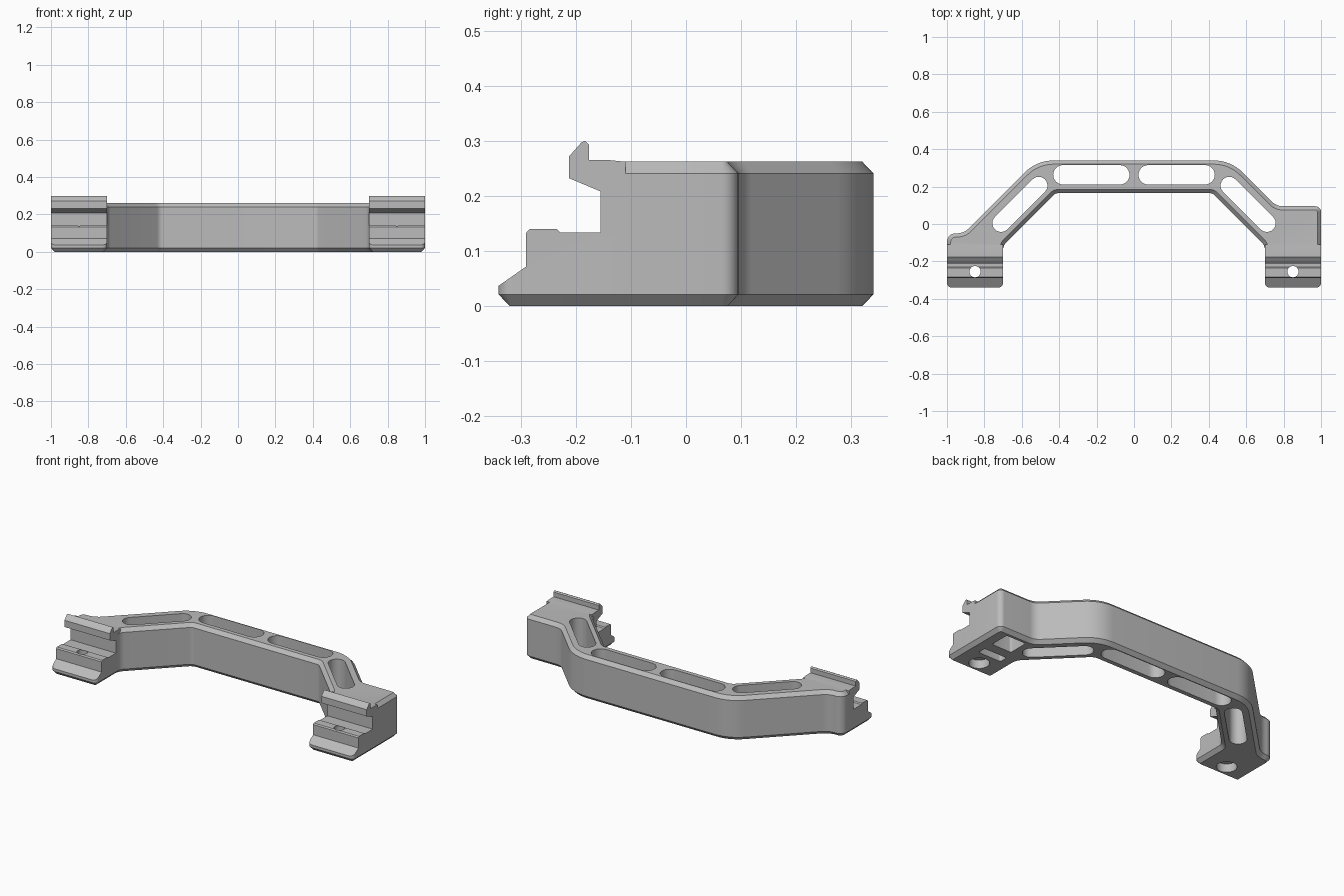
import bpy, bmesh, math
from mathutils import Vector, Matrix

cube = bpy.data.objects.get("Cube")
if cube:
    bpy.data.objects.remove(cube, do_unlink=True)

grey = bpy.data.materials.new("plain grey")
grey.use_nodes = True
grey.diffuse_color = (0.5, 0.5, 0.5, 1)
grey.node_tree.nodes["Principled BSDF"].inputs["Base Color"].default_value = (0.5, 0.5, 0.5, 1)


def loft(name, rings):
    """Closed solid through matching rings of points."""
    bm = bmesh.new()
    loops = [[bm.verts.new(p) for p in ring] for ring in rings]
    n = len(loops[0])
    for a, b in zip(loops, loops[1:]):
        for i in range(n):
            j = (i + 1) % n
            bm.faces.new((a[i], a[j], b[j], b[i]))
    bm.faces.new(loops[0][::-1])
    bm.faces.new(loops[-1])
    bmesh.ops.recalc_face_normals(bm, faces=bm.faces)
    mesh = bpy.data.meshes.new(name)
    bm.to_mesh(mesh)
    bm.free()
    mesh.materials.append(grey)
    obj = bpy.data.objects.new(name, mesh)
    bpy.context.collection.objects.link(obj)
    return obj


def fillet(corners, steps=8):
    """Round each (x, y, radius) corner of a polygon."""
    out = []
    for i, (x, y, r) in enumerate(corners):
        p = Vector((x, y))
        a = (Vector(corners[i - 1][:2]) - p).normalized()
        b = (Vector(corners[(i + 1) % len(corners)][:2]) - p).normalized()
        half = a.angle(b) / 2
        centre = p + (a + b).normalized() * (r / math.sin(half))
        start = p + a * (r / math.tan(half)) - centre
        end = p + b * (r / math.tan(half)) - centre
        turn = start.angle_signed(end)
        for k in range(steps + 1):
            out.append(centre + Matrix.Rotation(-turn * k / steps, 2) @ start)
    return out


def inset(points, d):
    """Move a counter-clockwise outline inward by d."""
    out = []
    for i, p in enumerate(points):
        e = (p - points[i - 1]).normalized()
        f = (points[(i + 1) % len(points)] - p).normalized()
        n1, n2 = Vector((-e.y, e.x)), Vector((-f.y, f.x))
        out.append(p + (n1 + n2) * (d / (1 + n1.dot(n2))))
    return out


def upright(name, points, z0, z1):
    return loft(name, [[(p[0], p[1], z) for p in points] for z in (z0, z1)])


def along_x(name, profile, x0, x1):
    return loft(name, [[(x, y, z) for y, z in profile] for x in (x0, x1)])


def box(name, x, y, w, d, z0, z1, r):
    pts = fillet([(x + sx * w / 2, y + sy * d / 2, r)
                  for sx, sy in ((-1, -1), (1, -1), (1, 1), (-1, 1))], 4)
    return upright(name, pts, z0, z1)


def slot(name, cx, cy, half, r, angle):
    pts = []
    for side in (0, math.pi):
        for k in range(13):
            t = side - math.pi / 2 + math.pi * k / 12
            pts.append(Vector((math.cos(side) * half + r * math.cos(t), r * math.sin(t))))
    rot = Matrix.Rotation(angle, 2)
    return upright(name, [rot @ p + Vector((cx, cy)) for p in pts], -0.1, 0.4)


def disc(name, x, y, r, z0, z1):
    ring = [(x + r * math.cos(math.tau * k / 32), y + r * math.sin(math.tau * k / 32))
            for k in range(32)]
    return upright(name, ring, z0, z1)


def combine(target, tool, operation):
    mod = target.modifiers.new("combine", "BOOLEAN")
    mod.operation, mod.object, mod.solver = operation, tool, "EXACT"
    bpy.context.view_layer.objects.active = target
    bpy.ops.object.modifier_apply(modifier=mod.name)
    bpy.data.objects.remove(tool, do_unlink=True)


# Arched handle with both feet, chamfered along top and bottom
outline = fillet([
    (-1, -0.34, 0.025), (-0.7, -0.34, 0.025), (-0.7, -0.115, 0.06), (-0.42, 0.165, 0.04),
    (0.42, 0.165, 0.04), (0.7, -0.115, 0.06), (0.7, -0.34, 0.025), (1, -0.34, 0.025),
    (1, 0.095, 0.03), (0.762, 0.095, 0.08), (0.517, 0.34, 0.22), (-0.52, 0.34, 0.22),
    (-0.91, -0.05, 0.09), (-1, -0.05, 0.045)])
bevelled = inset(outline, 0.02)
body = loft("handle_body", [[(p.x, p.y, z) for p in ring] for ring, z in (
    (bevelled, 0), (outline, 0.021), (outline, 0.241), (bevelled, 0.262))])

# Stepped front of the feet
step = [(-0.4, -0.005), (-0.29, 0.072), (-0.29, 0.133), (-0.284, 0.14), (-0.235, 0.14),
        (-0.229, 0.134), (-0.155, 0.134), (-0.155, 0.4), (-0.4, 0.4)]
combine(body, along_x("step_cutter", step, -1.2, 1.2), "DIFFERENCE")

# Hooked clamp lips
hook = [(-0.155, 0.208), (-0.212, 0.232), (-0.212, 0.272), (-0.19, 0.297), (-0.183, 0.3),
        (-0.176, 0.293), (-0.176, 0.265), (-0.14, 0.265), (-0.11, 0.262), (-0.11, 0.208)]
for s in (-1, 1):
    combine(body, along_x("clamp_hook", hook, s * 0.7, s), "UNION")

# Lightening slots, bolt holes and counterbores
for s in (-1, 1):
    combine(body, slot("top_slot", s * 0.228, 0.263, 0.152, 0.052, 0), "DIFFERENCE")
    combine(body, slot("side_slot", s * 0.61, 0.105, 0.142, 0.047, -s * math.pi / 4), "DIFFERENCE")
    combine(body, disc("bolt_hole", s * 0.85, -0.255, 0.03, -0.1, 0.3), "DIFFERENCE")
    combine(body, disc("counterbore", s * 0.85, -0.255, 0.055, -0.1, 0.05), "DIFFERENCE")

# Blind pockets under the wide foot
combine(body, box("square_pocket", 0.86, 0, 0.13, 0.12, -0.1, 0.1, 0.01), "DIFFERENCE")
combine(body, box("narrow_pocket", 0.85, -0.145, 0.15, 0.05, -0.1, 0.05, 0.01), "DIFFERENCE")

bpy.ops.object.select_all(action="DESELECT")
body.select_set(True)
bpy.context.view_layer.objects.active = body
bpy.ops.object.shade_smooth_by_angle(angle=math.radians(30))
